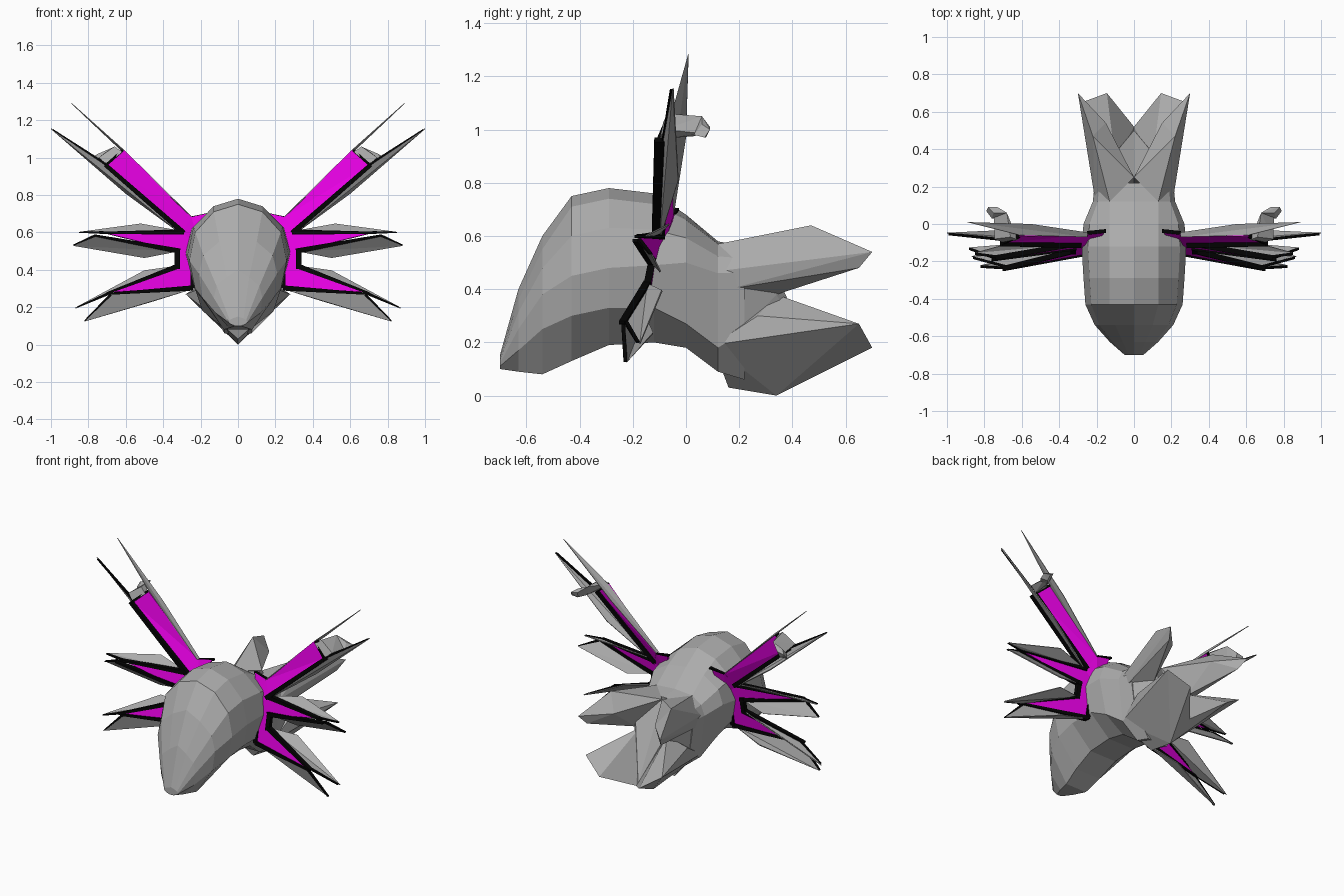
import bpy, bmesh
from mathutils import Vector

if "Cube" in bpy.data.objects:
    bpy.data.objects.remove(bpy.data.objects["Cube"])


def make_material(name, colour):
    mat = bpy.data.materials.new(name)
    mat.use_nodes = True
    mat.diffuse_color = (*colour, 1)
    mat.node_tree.nodes["Principled BSDF"].inputs["Base Color"].default_value = (*colour, 1)
    return mat


grey = make_material("stone_grey", (0.41, 0.41, 0.41))
magenta = make_material("magenta", (0.86, 0.0, 0.83))
black = make_material("black", (0.001, 0.001, 0.001))


def add_object(name, bm, mat):
    bmesh.ops.recalc_face_normals(bm, faces=bm.faces)
    mesh = bpy.data.meshes.new(name)
    bm.to_mesh(mesh)
    bm.free()
    mesh.materials.append(mat)
    obj = bpy.data.objects.new(name, mesh)
    bpy.context.collection.objects.link(obj)
    return obj


def both_sides(points):
    for side, label in ((1, "left"), (-1, "right")):
        yield label, [Vector((side * x, y, z)) for x, y, z in points]


def hull_pair(name, points, mat):
    for label, pts in both_sides(points):
        bm = bmesh.new()
        verts = [bm.verts.new(p) for p in pts]
        bmesh.ops.convex_hull(bm, input=verts)
        loose = [v for v in bm.verts if not v.link_faces]
        bmesh.ops.delete(bm, geom=loose, context="VERTS")
        add_object(f"{label}_{name}", bm, mat)


def plate_pair(name, points, mat, thickness):
    # Fan of triangles from the first point, so both sides match
    for label, pts in both_sides(points):
        bm = bmesh.new()
        verts = [bm.verts.new(p) for p in pts]
        for b, c in zip(verts[1:], verts[2:]):
            bm.faces.new((verts[0], b, c))
        obj = add_object(f"{label}_{name}", bm, mat)
        solid = obj.modifiers.new("thickness", "SOLIDIFY")
        solid.thickness = thickness
        solid.offset = 0


def lean(x, z, back=0.0):
    # The arm stands nearly upright; the lower spikes sweep forwards
    if z > 0.62:
        y = -0.105 + 0.03 * (z - 0.6)
    else:
        y = -0.105 - 0.2 * max(0.6 - z, 0) - 0.17 * (x - 0.3)
    return (x, y + back, z)


# Body: rings along y as
# (y, top, shoulder x, shoulder z, side x, side z, belly x, belly z, bottom)
rings = [
    (-.70, .15, .03, .14, .05, .12, .04, .11, .10),
    (-.63, .40, .06, .36, .13, .25, .12, .17, .09),
    (-.54, .60, .10, .55, .21, .38, .19, .25, .08),
    (-.43, .75, .13, .71, .26, .45, .23, .30, .13),
    (-.29, .78, .13, .74, .27, .48, .24, .33, .19),
    (-.12, .76, .13, .72, .28, .49, .24, .33, .20),
    (.00, .68, .13, .66, .27, .50, .22, .27, .18),
    (.12, .58, .13, .57, .22, .46, .19, .18, .09),
    (.22, .56, .13, .555, .21, .46, .18, .24, .06),
]
bm = bmesh.new()
loops = []
for y, top, sx, sz, wx, wz, bx, bz, low in rings:
    half = [(sx, sz), (wx * .88, wz + (sz - wz) * .58), (wx, wz), (bx, bz), (bx * .4, low)]
    outline = [(0, top)] + half + [(-x, z) for x, z in reversed(half)]
    loops.append([bm.verts.new((x, y, z)) for x, z in outline])
for a, b in zip(loops, loops[1:]):
    for i in range(len(a)):
        j = (i + 1) % len(a)
        bm.faces.new((a[i], a[j], b[j], b[i]))
bm.faces.new(loops[0])
bm.faces.new(loops[-1])
add_object("body", bm, grey)

# Tail: sloping core, two raised upper fins and a notched lower fin
hull_pair("tail_core", [
    (0, .25, .56), (0, .50, .10), (0, .20, .05), (.13, .20, .555), (.21, .20, .46),
    (.18, .22, .25), (.14, .34, .38), (.15, .32, .50)], grey)
hull_pair("upper_tail_fin", [
    (0, .25, .56), (.13, .12, .57), (.21, .14, .47), (.20, .16, .40), (.22, .47, .64),
    (.30, .70, .54), (.27, .65, .48), (.15, .54, .535), (.13, .34, .38)], grey)
hull_pair("lower_tail_fin", [
    (0, .16, .03), (0, .34, 0), (0, .52, .09), (.145, .70, .18), (.28, .65, .27),
    (.20, .27, .30), (.18, .10, .19), (.10, .34, .38), (0, .10, .20)], grey)

# Wing panel: root, one long arm tilted upwards, and two spikes
panels = {
    "wing_root": [(.20, .50), (.16, .70, .06), (.25, .68, .05), (.30, .60),
                  (.32, .50), (.32, .42), (.24, .31)],
    "wing_arm": [(.25, .68, .05), (.61, 1.04, .03), (.70, .96), (.30, .60)],
    "middle_spike": [(.30, .60), (.71, .595), (.32, .50)],
    "lower_spike": [(.32, .42), (.68, .28), (.24, .31)],
}
for name, pts in panels.items():
    plate_pair(name, [lean(*p) for p in pts], magenta, 0.012)


# Black rims along the panel edges, tapering to the far end
def rim(name, start, end, width=0.028, depth=0.014, taper=0.4, back=(0, 0)):
    a, b = Vector(start), Vector(end)
    along = (b - a).normalized()
    across = Vector((-along.y, along.x)) * width / 2
    corners = []
    for point, offset, y_shift in ((a, across, back[0]), (b, across * taper, back[1])):
        base = Vector(lean(point.x, point.y, y_shift))
        for sign in (1, -1):
            for d in (-depth, depth):
                corners.append(base + Vector((sign * offset.x, d, sign * offset.y)))
    hull_pair(name, corners, black)


rim("arm_lower_rim", (.29, .597), (.71, .962), depth=0.025, taper=0.8)
rim("arm_end_rim", (.615, 1.04), (.70, .965), width=0.014, taper=1, back=(.03, 0))
rim("root_top_rim", (.15, .70), (.25, .683), width=0.012, depth=0.01, back=(.065, .055))
rim("middle_upper_rim", (.29, .602), (.74, .598))
rim("middle_lower_rim", (.31, .50), (.76, .583))
rim("root_side_rim", (.325, .515), (.325, .405), taper=1)
rim("lower_upper_rim", (.32, .42), (.70, .275))
rim("lower_lower_rim", (.24, .303), (.69, .272))
rim("root_low_rim", (.24, .38), (.24, .30), taper=1)

# Fine black edges running out to the blade tips
tips = {
    "long_tip_edge": ((.70, .96), (.99, 1.15), (.01, .035)),
    "middle_upper_tip_edge": ((.72, .60), (.85, .60), (0, .04)),
    "middle_lower_tip_edge": ((.76, .585), (.88, .532), (.01, .085)),
    "lower_upper_tip_edge": ((.67, .285), (.86, .20), (0, .10)),
    "lower_lower_tip_edge": ((.68, .268), (.82, .128), (0, .06)),
}
for name, (start, end, back) in tips.items():
    rim(name, start, end, width=0.014, depth=0.007, back=back)

# Grey blades beside the arm and spikes, each with its outer edge swept back
blades = {
    "long_blade": [(.30, .59, .01), (.60, .81, .07), (1.0, 1.155, .04), (.70, .955, .01)],
    "middle_upper_blade": [(.30, .605, 0), (.52, .645, .04), (.85, .60, .045), (.70, .60, 0)],
    "middle_lower_blade": [(.32, .50, 0), (.50, .465, .07), (.88, .53, .09), (.77, .585, .01)],
    "lower_upper_blade": [(.32, .42, 0), (.50, .395, .09), (.87, .195, .11), (.66, .285, 0)],
    "lower_lower_blade": [(.24, .30, 0), (.45, .235, .08), (.82, .125, .065), (.68, .27, 0)],
}
for name, pts in blades.items():
    plate_pair(name, [lean(*p) for p in pts], grey, 0.006)

# Thin upright blade along the top of each arm
plate_pair("top_spike", [(.25, -.07, .685), (.25, -.045, .685), (.55, 0, .97),
                         (.89, .01, 1.29), (.61, -.06, 1.04)], grey, 0.004)

# Bent block at each arm end
hull_pair("arm_end_block", [
    (.62, -.085, 1.03), (.70, -.10, .965), (.66, -.07, 1.06), (.745, -.08, 1.0),
    (.68, .06, 1.05), (.75, .06, .985), (.71, .03, .975)], grey)
hull_pair("arm_end_hook", [
    (.68, .06, 1.05), (.75, .06, 1.02), (.70, .03, .98), (.76, .03, .98),
    (.73, .09, 1.01), (.78, .09, 1.0), (.74, .075, .97), (.79, .07, .97)], grey)
